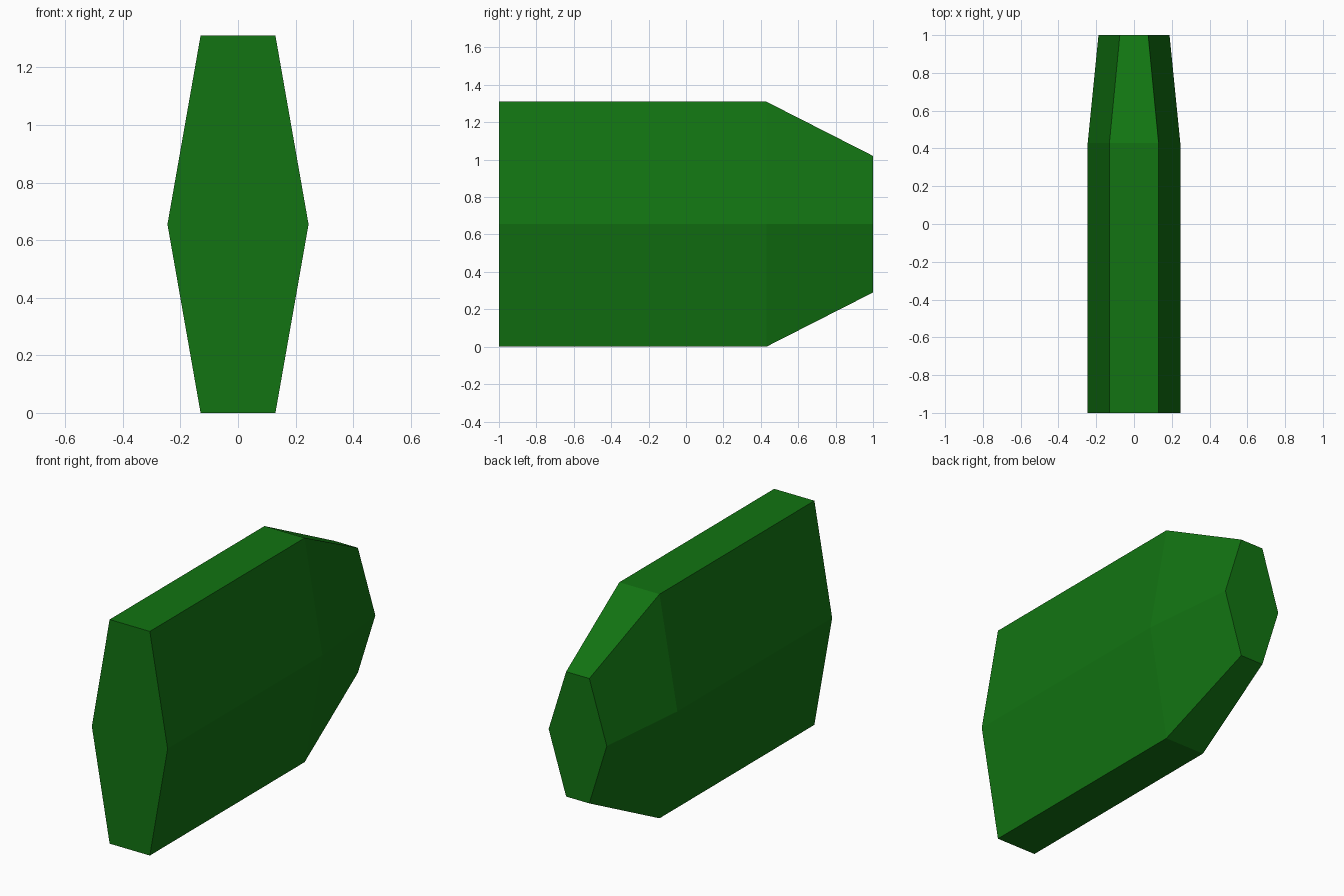
import bpy
import bmesh

if "Cube" in bpy.data.objects:
    bpy.data.objects.remove(bpy.data.objects["Cube"])

MID_Z = 0.655

# Flat green colour
green = bpy.data.materials.new("deep green")
green.diffuse_color = (0.006, 0.175, 0.006, 1.0)
green.use_nodes = True
green.node_tree.nodes["Principled BSDF"].inputs["Base Color"].default_value = green.diffuse_color


def hexagon(bm, y, edge, waist, half_height):
    """Tall hexagonal ring: narrow flat top and bottom, widest at mid height."""
    outline = [(-edge, -half_height), (edge, -half_height), (waist, 0),
               (edge, half_height), (-edge, half_height), (-waist, 0)]
    return [bm.verts.new((x, y, MID_Z + z)) for x, z in outline]


# Hexagonal prism body with a tapered rear end
bm = bmesh.new()
rings = [hexagon(bm, -1.0, 0.13, 0.245, 0.655),
         hexagon(bm, 0.43, 0.13, 0.245, 0.655),
         hexagon(bm, 1.0, 0.075, 0.188, 0.365)]

# Side walls between neighbouring rings
for a, b in zip(rings, rings[1:]):
    for i in range(6):
        j = (i + 1) % 6
        bm.faces.new((a[i], a[j], b[j], b[i]))

# Front and rear caps
bm.faces.new(rings[0])
bm.faces.new(rings[-1])
bmesh.ops.recalc_face_normals(bm, faces=bm.faces)

mesh = bpy.data.meshes.new("tapered_body")
bm.to_mesh(mesh)
bm.free()
mesh.materials.append(green)
body = bpy.data.objects.new("tapered_body", mesh)
bpy.context.collection.objects.link(body)
